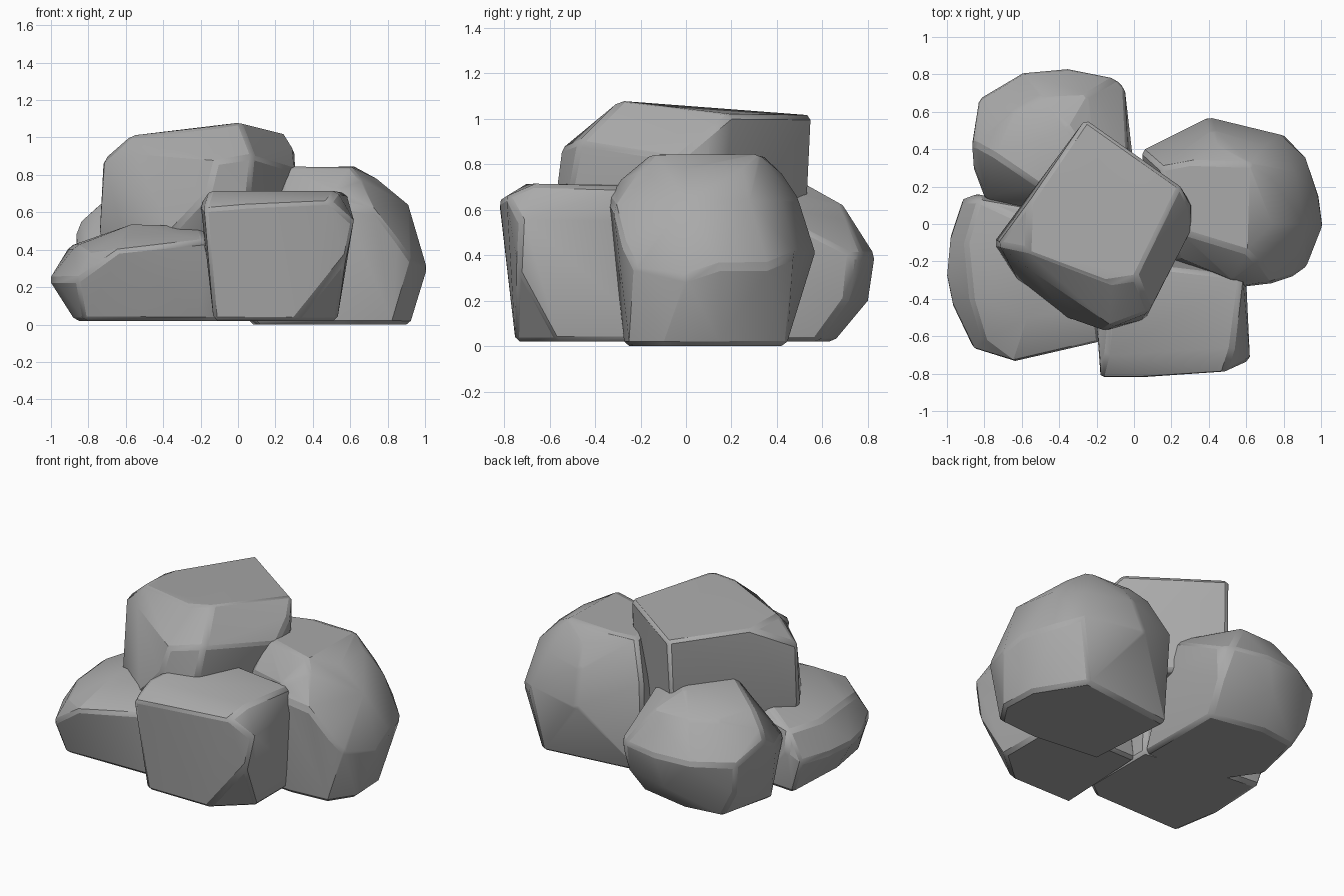
import bpy
import bmesh
import math

cube = bpy.data.objects.get("Cube")
if cube:
    bpy.data.objects.remove(cube, do_unlink=True)

# One stone colour for the whole pile
stone = bpy.data.materials.new("stone_grey")
stone.use_nodes = True
stone_colour = (0.4, 0.4, 0.4, 1.0)
stone.diffuse_color = stone_colour
stone.node_tree.nodes["Principled BSDF"].inputs["Base Color"].default_value = stone_colour


def ring(height, *corners):
    """Corners of a rock at one height; a third value lifts a corner off the ring."""
    return [(c[0], c[1], height + (c[2] if len(c) > 2 else 0)) for c in corners]


def rock(name, *rings, chamfer=0.02):
    """Wrap a convex rock around stacked rings and chamfer its edges."""
    bm = bmesh.new()
    for corners in rings:
        for corner in corners:
            bm.verts.new(corner)
    hull = bmesh.ops.convex_hull(bm, input=bm.verts[:], use_existing_faces=False)
    inside = {g for g in hull["geom_interior"] + hull["geom_unused"]
              if isinstance(g, bmesh.types.BMVert)}
    bmesh.ops.delete(bm, geom=list(inside), context="VERTS")
    bmesh.ops.dissolve_limit(bm, angle_limit=math.radians(4),
                             verts=bm.verts[:], edges=bm.edges[:])
    bmesh.ops.recalc_face_normals(bm, faces=bm.faces[:])

    mesh = bpy.data.meshes.new(name)
    bm.to_mesh(mesh)
    bm.free()
    mesh.materials.append(stone)
    obj = bpy.data.objects.new(name, mesh)
    bpy.context.collection.objects.link(obj)

    bevel = obj.modifiers.new("worn_edges", "BEVEL")
    bevel.width = chamfer
    bevel.segments = 1
    bevel.limit_method = "ANGLE"
    bevel.angle_limit = math.radians(28)

    bpy.ops.object.select_all(action="DESELECT")
    bpy.context.view_layer.objects.active = obj
    obj.select_set(True)
    bpy.ops.object.shade_smooth_by_angle(angle=math.radians(25))
    return obj


# Tall rounded boulder on the left side of the pile
rock("left_boulder",
     ring(0, (.06, .36), (.72, .44), (.91, .14), (.92, -.1), (.82, -.25), (.56, -.27),
          (.1, -.22)),
     ring(.35, (.4, .57, .07), (.8, .48, .05), (.92, .36), (.99, .15), (1.01, 0, -.05),
          (.92, -.23), (.85, -.28, .1)),
     ring(.64, (.04, .39, -.04), (.58, -.34), (.73, -.32, -.03), (.91, 0), (.86, .28),
          (.42, .5), (.7, .42), (.53, -.3, .08), (.23, -.18, .04)),
     ring(.78, (.74, 0), (.73, .25), (.65, -.2), (.45, .42, -.02)),
     ring(.845, (.6, -.15), (.62, .32), (.3, .33), (.24, -.04), (.14, .3, -.01)))

# Squared block at the front, with one lower corner broken off
rock("front_block",
     ring(.02, (-.13, -.75), (.31, -.75), (.53, -.56), (.53, -.1), (-.1, -.1)),
     ring(.55, (.615, -.73), (.575, -.74, -.2), (.6, -.3)),
     ring(.64, (-.2, -.57), (-.18, -.82, -.02), (.05, -.82), (.49, -.79, .02)),
     ring(.715, (-.15, -.7), (.53, -.66), (.58, -.28, -.01), (-.1, -.2)))

# Low slab on the right side of the pile
rock("right_slab",
     ring(.02, (-.82, -.6), (-.2, -.59), (-.08, -.5), (-.08, 0), (-.6, .1), (-.85, .12),
          (-.87, -.3)),
     ring(.24, (-1.01, -.28), (-.99, -.08), (-.92, .13), (-.84, .16, .06), (-.86, -.67),
          (-.98, -.42)),
     ring(.42, (-.64, -.74, -.02), (-.18, -.63, .03), (-.9, -.1), (-.83, .13), (-.87, -.4),
          (-.81, -.6, -.04)),
     ring(.535, (-.57, -.5), (-.2, -.45, -.01), (-.55, 0), (-.1, 0, -.02)))

# Rounded boulder at the back, running in under the top stone
rock("back_boulder",
     ring(.02, (-.1, .58), (-.46, .65), (-.7, .62), (-.79, .25), (-.6, -.02), (-.1, -.02)),
     ring(.2, (-.4, .8), (-.8, .64), (-.07, .71)),
     ring(.4, (-.6, .81), (-.35, .83), (-.1, .78), (-.05, .73), (-.01, .38), (-.87, .43, .08),
          (-.83, .67), (-.8, .14), (-.86, .3)),
     ring(.62, (-.65, .6), (-.25, .69), (-.75, .37, .02), (-.03, .3), (-.5, .68),
          (-.5, .09, -.1), (-.84, .42, -.06)),
     ring(.715, (-.35, .52), (-.5, .45), (-.5, .2), (-.2, .3)))

# Large tilted stone resting on the others
rock("top_stone",
     ring(.4, (-.73, -.1), (-.26, .52), (.25, .15), (.15, -.2), (-.2, -.46), (-.55, -.32)),
     ring(.5, (-.75, -.1), (-.62, -.3), (-.35, -.51), (-.27, .54)),
     ring(.7, (-.16, -.575), (.06, -.51), (.31, .1)),
     ring(.87, (-.73, -.11), (-.12, -.55), (.08, -.47, .03), (.31, -.03, -.04),
          (-.24, -.45, .03), (-.55, -.25, .04), (.3, .1, .07)),
     ring(1.01, (-.26, .56, .005), (-.56, .12), (-.57, -.14), (.25, .2, .01),
          (.01, -.29, .07), (-.12, -.31, .05)))
